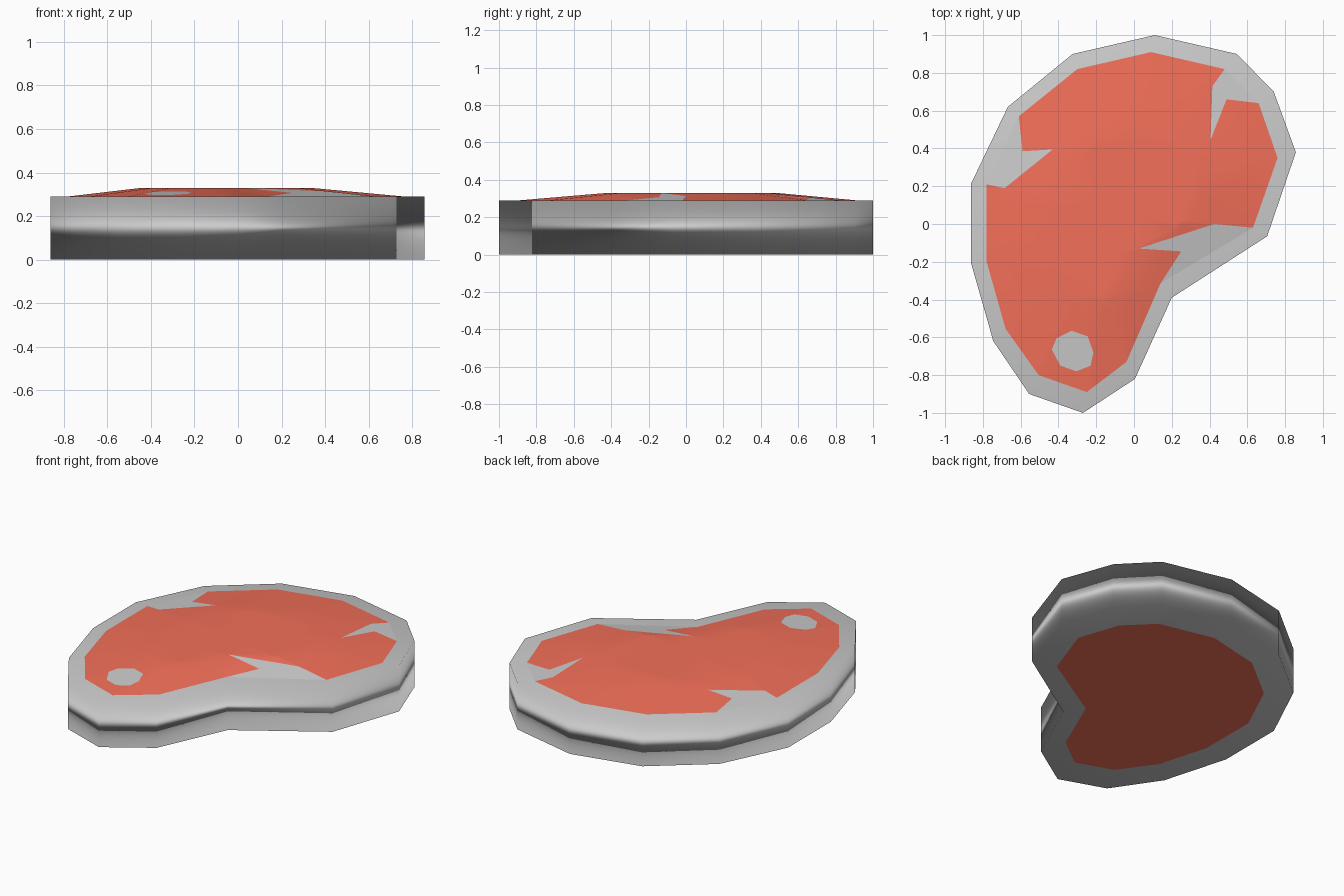
import bpy, bmesh
from mathutils import Vector

if "Cube" in bpy.data.objects:
    bpy.data.objects.remove(bpy.data.objects["Cube"])

# Outlines seen from above, listed clockwise, then flipped to counter-clockwise
OUTER = [(.11, 1), (.545, .9), (.74, .7), (.857, .38), (.705, -.065), (.2, -.39), (.005, -.82),
         (-.27, -1), (-.555, -.9), (-.745, -.62), (-.862, -.21), (-.862, .215), (-.668, .62), (-.325, .9)][::-1]
MEAT = [(.09, .91), (.48, .82), (.66, .64), (.76, .35), (.63, -.02), (.14, -.315), (-.04, -.73),
        (-.25, -.89), (-.505, -.8), (-.68, -.555), (-.78, -.2), (-.78, .21), (-.61, .57), (-.3, .82)][::-1]
# Fat marks: three notches and the round bone
MARKS = [
    [(.48, .82), (.415, .73), (.405, .445), (.49, .66), (.66, .64)],
    [(.63, -.02), (.425, 0), (.025, -.13), (.25, -.145), (.14, -.315)],
    [(-.78, .21), (-.685, .19), (-.43, .395), (-.59, .385), (-.61, .57)],
    [(-.33, -.565), (-.245, -.595), (-.215, -.68), (-.23, -.75), (-.305, -.78),
     (-.39, -.75), (-.435, -.665), (-.41, -.605)],
]
RIM, TOP = .29, .33

red = bpy.data.materials.new("meat_red")
red.diffuse_color = (.9, .16, .1, 1)
red.use_nodes = True
red.node_tree.nodes["Principled BSDF"].inputs["Base Color"].default_value = red.diffuse_color


def ring(bm, pts, z, s=1, dx=0, dy=0):
    return [bm.verts.new((x * s + dx, y * s + dy, z)) for x, y in pts]


def bridge(bm, a, b):
    n = len(a)
    for i in range(n):
        j = (i + 1) % n
        bm.faces.new((a[i], a[j], b[j], b[i]))


def finish(bm, name, mat=None):
    for f in bm.faces:
        f.smooth = True
    me = bpy.data.meshes.new(name)
    bm.to_mesh(me)
    bm.free()
    if mat:
        me.materials.append(mat)
    ob = bpy.data.objects.new(name, me)
    bpy.context.collection.objects.link(ob)
    return ob


def inside(p, poly):
    hit = False
    for (x1, y1), (x2, y2) in zip(poly, poly[1:] + poly[:1]):
        if (y1 > p.y) != (y2 > p.y) and p.x < x1 + (p.y - y1) * (x2 - x1) / (y2 - y1):
            hit = not hit
    return hit


# Fat rind: bottom border, wall and top border, with soft rounded shading
bm = bmesh.new()
rings = [ring(bm, MEAT, 0, .89), ring(bm, OUTER, 0), ring(bm, OUTER, RIM), ring(bm, MEAT, RIM)]
for a, b in zip(rings, rings[1:]):
    bridge(bm, a, b)
rind = finish(bm, "fat_rind").data
rind.normals_split_custom_set_from_vertices(
    [Vector((v.co.x * .2, v.co.y * .2, 1 if v.co.z > .1 else -1)).normalized() for v in rind.vertices])

# Underside of the meat
bm = bmesh.new()
bm.faces.new(ring(bm, MEAT, 0, .89)[::-1])
finish(bm, "meat_underside", red)

# Raised top, cut along the edges of the fat marks
dome = bmesh.new()
low = ring(dome, MEAT, RIM)
high = ring(dome, MEAT, TOP, .5, -.05, .025)
bridge(dome, low, high)
dome.faces.new(high)
bmesh.ops.triangulate(dome, faces=dome.faces[:])
for poly in MARKS:
    closed = poly + poly[:1]
    for (x1, y1), (x2, y2) in zip(closed, closed[1:]):
        bmesh.ops.bisect_plane(dome, geom=dome.verts[:] + dome.edges[:] + dome.faces[:], dist=1e-5,
                               plane_co=(x1, y1, 0), plane_no=(y2 - y1, x1 - x2, 0))

# Split the top into red meat and grey fat
for name, mat, keep in (("meat_top", red, False), ("fat_marks", None, True)):
    part = dome.copy()
    drop = [f for f in part.faces
            if any(inside(f.calc_center_median(), m) for m in MARKS) != keep]
    bmesh.ops.delete(part, geom=drop, context='FACES')
    finish(part, name, mat)
dome.free()
